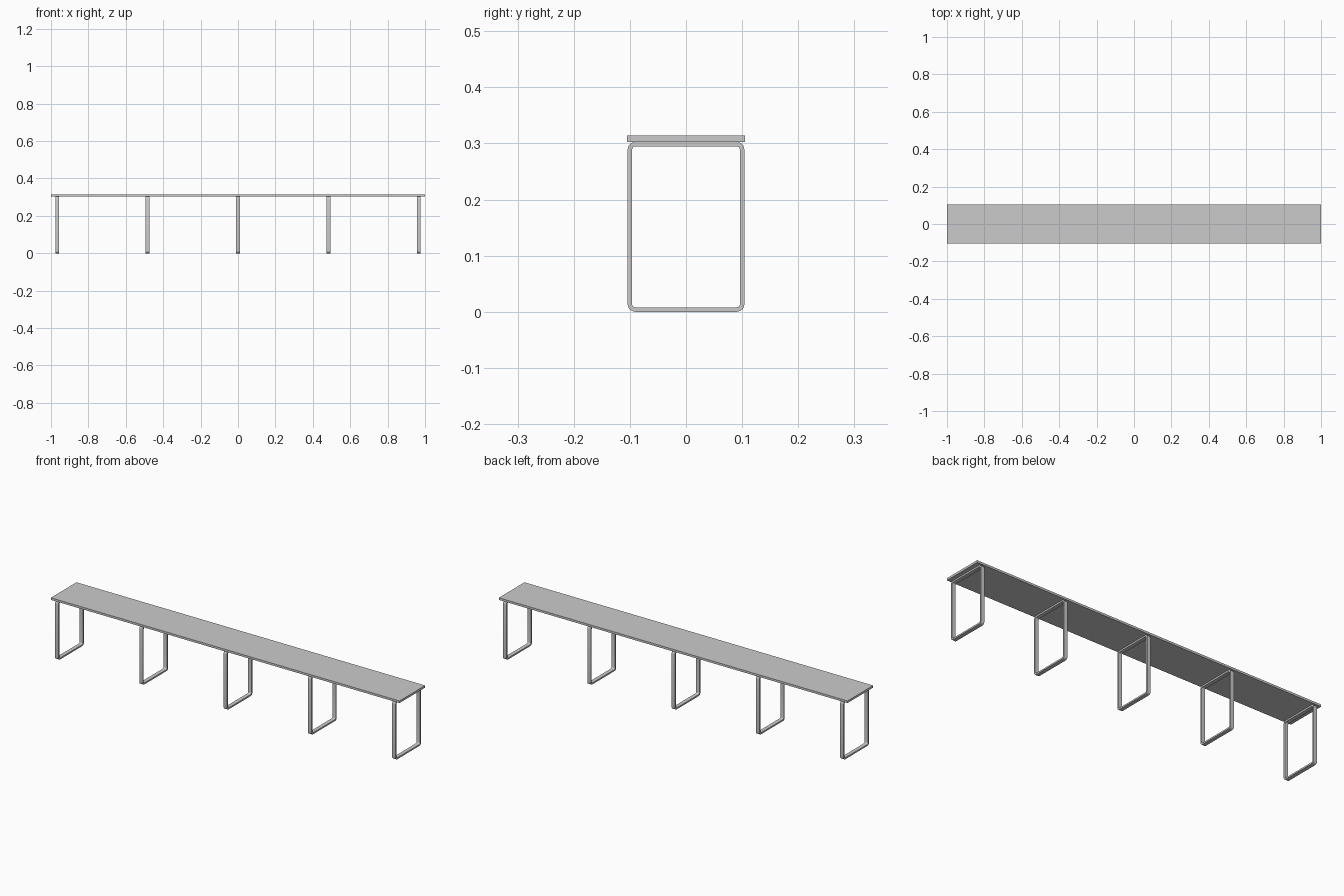
import bpy, bmesh
from math import cos, sin, pi

if "Cube" in bpy.data.objects:
    bpy.data.objects.remove(bpy.data.objects["Cube"])

BOARD_BOTTOM, BOARD_TOP = 0.303, 0.314
TUBE, DEPTH = 0.008, 0.02


def rounded_rect(hy, z0, z1, r, steps=6):
    """Points of a rounded rectangle in the YZ plane."""
    pts = []
    corners = [(hy - r, z1 - r), (-hy + r, z1 - r), (-hy + r, z0 + r), (hy - r, z0 + r)]
    for k, (cy, cz) in enumerate(corners):
        for i in range(steps + 1):
            a = (k + i / steps) * pi / 2
            pts.append((cy + r * cos(a), cz + r * sin(a)))
    return pts


def add_object(name, bm, x=0, smooth=False):
    bmesh.ops.recalc_face_normals(bm, faces=bm.faces)
    mesh = bpy.data.meshes.new(name)
    bm.to_mesh(mesh)
    bm.free()
    obj = bpy.data.objects.new(name, mesh)
    obj.location.x = x
    bpy.context.collection.objects.link(obj)
    if smooth:
        bpy.ops.object.select_all(action='DESELECT')
        obj.select_set(True)
        bpy.context.view_layer.objects.active = obj
        bpy.ops.object.shade_smooth_by_angle(angle=pi / 6)
    return obj


def leg_frame(name, x):
    """Closed rectangular-tube loop with rounded corners."""
    outer = rounded_rect(0.104, 0, BOARD_BOTTOM, 0.014)
    inner = rounded_rect(0.104 - TUBE, TUBE, BOARD_BOTTOM - TUBE, 0.006)
    bm = bmesh.new()
    rings = [[bm.verts.new((sx * DEPTH / 2, y, z)) for y, z in loop]
             for sx, loop in ((-1, outer), (1, outer), (1, inner), (-1, inner))]
    n = len(outer)
    for k in range(4):
        a, b = rings[k], rings[(k + 1) % 4]
        for i in range(n):
            j = (i + 1) % n
            bm.faces.new((a[i], a[j], b[j], b[i]))
    add_object(name, bm, x, smooth=True)


# Bench top
bm = bmesh.new()
bmesh.ops.create_cube(bm, size=1)
bmesh.ops.scale(bm, vec=(2, 0.21, BOARD_TOP - BOARD_BOTTOM), verts=bm.verts)
bmesh.ops.translate(bm, vec=(0, 0, (BOARD_TOP + BOARD_BOTTOM) / 2), verts=bm.verts)
add_object("bench_top", bm)

# Five evenly spaced leg frames
for i in range(5):
    leg_frame(f"leg_frame_{i + 1}", (i - 2) * 0.4835)
